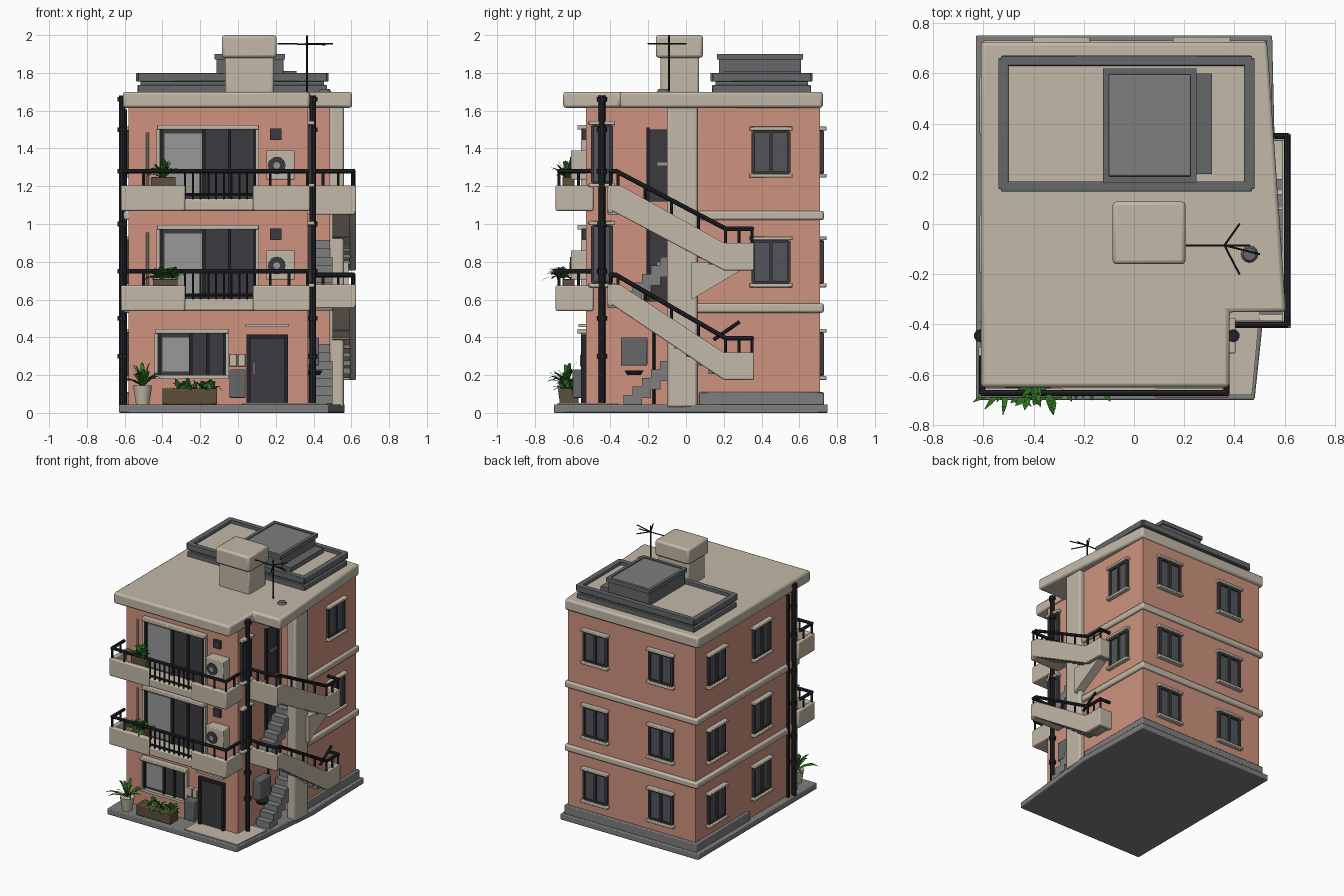
import bpy, bmesh, math, random
from mathutils import Matrix, Vector

if "Cube" in bpy.data.objects:
    bpy.data.objects.remove(bpy.data.objects["Cube"])
random.seed(4)

COL = {"salmon_wall": (.62, .29, .21), "beige_plaster": (.54, .48, .39), "concrete_grey": (.21, .21, .21),
       "charcoal_panel": (.045, .042, .05), "black_metal": (.017, .018, .023), "window_glass": (.085, .09, .1),
       "curtain_grey": (.31, .32, .31), "leaf_green": (.03, .17, .015), "planter_brown": (.11, .08, .045),
       "metal_grey": (.13, .135, .14)}
MAT = {}
for k, c in COL.items():
    MAT[k] = bpy.data.materials.new(k)
    MAT[k].diffuse_color = (*c, 1)
SALMON, BEIGE, CONC, CHAR, BLACK, GLASS, CURT, LEAF, BROWN, METAL = COL

# ---- helpers: geometry gathers in named parts, finished at the end ----
parts = {}
def bm_of(name, mat, bevel=0):
    return parts.setdefault(name, (bmesh.new(), mat, bevel))[0]

def box(name, mat, x, y, z, M=Matrix(), bevel=0):
    c = Vector(((x[0] + x[1]) / 2, (y[0] + y[1]) / 2, (z[0] + z[1]) / 2))
    S = Matrix.Diagonal((x[1] - x[0], y[1] - y[0], z[1] - z[0], 1))
    bmesh.ops.create_cube(bm_of(name, mat, bevel), size=1, matrix=M @ Matrix.Translation(c) @ S)

def prism(name, mat, pts, lo, hi, axis="Z", bevel=0):
    bm = bm_of(name, mat, bevel)
    rings = [[bm.verts.new((p[0], p[1], h) if axis == "Z" else (h, p[0], p[1])) for p in pts] for h in (lo, hi)]
    new = [bm.faces.new(rings[0][::-1]), bm.faces.new(rings[1])]
    for i in range(len(pts)):
        j = (i + 1) % len(pts)
        new.append(bm.faces.new((rings[0][i], rings[0][j], rings[1][j], rings[1][i])))
    bmesh.ops.recalc_face_normals(bm, faces=new)

def rod(name, mat, pts, r, r2=None, n=8):
    for a, b in zip(pts, pts[1:]):
        a, b = Vector(a), Vector(b)
        R = (b - a).to_track_quat('Z', 'Y').to_matrix().to_4x4()
        bmesh.ops.create_cone(bm_of(name, mat), cap_ends=True, segments=n, radius1=r, radius2=r2 or r,
                              depth=(b - a).length + (r if r2 is None else 0),
                              matrix=Matrix.Translation((a + b) / 2) @ R)

def wall(x, y, turn):  # local frame: x along the wall, -y outward
    return Matrix.Translation((x, y, 0)) @ Matrix.Rotation(math.radians(90 * turn), 4, 'Z')

def window(M, u, z0, w=.19, h=.22):
    a, b, z1 = u - w / 2, u + w / 2, z0 + h
    box("window_glass", GLASS, (a, b), (-.006, .01), (z0, z1), M)
    for s in (a, u, b):
        box("window_frames", CHAR, (s - .009, s + .009), (-.02, .01), (z0, z1), M)
    for s in (z0, z1):
        box("window_frames", CHAR, (a, b), (-.018, .01), (s - .007, s + .007), M)
    box("window_lintels", BEIGE, (a - .02, b + .02), (-.035, .01), (z1 + .005, z1 + .025), M, .005)
    box("window_sills", BEIGE, (a - .02, b + .02), (-.035, .01), (z0 - .025, z0 - .005), M, .005)

def plant(name, x, y, z, n, length, width, lift, spread=0):
    bm = bm_of(name, LEAF)
    for i in range(n):
        t, up = i * 2.4, random.uniform(*lift)
        d, s = Vector((math.cos(t), math.sin(t), 0)), Vector((-math.sin(t), math.cos(t), 0))
        L = length * random.uniform(.75, 1.1)
        o = Vector((x + random.uniform(-1, 1) * spread, y + random.uniform(-.25, .25) * spread, z))
        p = [o + d * (L * f * math.cos(up)) + Vector((0, 0, L * (f * math.sin(up) - .35 * f ** 3))) for f in (0, .4, .75, 1)]
        v = [(bm.verts.new(q - s * k), bm.verts.new(q + s * k)) for q, k in zip(p, (width * .4, width, width * .7, .001))]
        for e, f in zip(v, v[1:]):
            bm.faces.new((e[0], e[1], f[1], f[0]))

# ---- body, base, bands and roof ----
body = [(-.58, -.53), (.37, -.53), (.37, 0), (.52, 0), (.51, .71), (-.58, .71)]
prism("main_walls", SALMON, body, .03, 1.64)
prism("base_slab", CONC, [(-.63, -.7), (.48, -.7), (.565, .1), (.55, .75), (-.63, .75)], 0, .045, bevel=.006)
box("rear_plinth", CONC, (-.6, .53), (.07, .73), (.04, .11), bevel=.006)
prism("entry_paving", BEIGE, [(.02, -.68), (.47, -.68), (.5, -.36), (.37, -.36), (.37, -.53), (.02, -.53)], .04, .052)
for z in (.53, 1.02):
    prism("floor_bands", BEIGE, [(-.605, -.53), (.36, -.53), (.36, .02), (.54, .02), (.53, .73), (-.605, .73)], z, z + .05, bevel=.012)
prism("roof_slab", BEIGE, [(-.61, -.65), (.38, -.65), (.38, -.35), (.605, -.35), (.53, .725), (-.61, .725)], 1.615, 1.7, bevel=.015)
box("corner_column", BEIGE, (.485, .56), (-.1, .06), (.03, 1.64), bevel=.012)

# ---- rooftop: stack, low curb, hatch, antenna ----
box("roof_stack", BEIGE, (-.07, .19), (-.135, .07), (1.69, 1.92), bevel=.012)
box("roof_stack_cap", BEIGE, (-.085, .205), (-.16, .09), (1.88, 2), bevel=.015)
box("roof_curb_deck", BEIGE, (-.51, .45), (.16, .64), (1.69, 1.775))
for z, g in ((1.72, .0), (1.785, .008)):
    for y in (.15, .65):
        box("roof_curb", METAL, (-.53, .47), (y - .012 - g, y + .012 + g), (z - .03, z + .015), bevel=.004)
    for x in (-.52, .46):
        box("roof_curb", METAL, (x - .012 - g, x + .012 + g), (.14, .66), (z - .03, z + .015), bevel=.004)
box("roof_curb_skirt", METAL, (-.515, .455), (.155, .645), (1.69, 1.76))
box("roof_hatch", METAL, (-.115, .24), (.175, .61), (1.77, 1.885), bevel=.006)
box("roof_hatch_lid", CONC, (-.1, .225), (.19, .595), (1.87, 1.895), bevel=.004)
for x in (-.112, .237):
    box("roof_hatch_rim", METAL, (x - .012, x + .012), (.165, .62), (1.87, 1.9))
for y in (.177, .608):
    box("roof_hatch_rim", METAL, (-.12, .245), (y - .012, y + .012), (1.87, 1.9))
prism("hatch_ramp", METAL, [(.24, .2), (.31, .2), (.31, .6), (.24, .6)], 1.76, 1.81)
rod("antenna", BLACK, [(.365, -.09, 1.69), (.365, -.09, 1.995)], .006)
rod("antenna", BLACK, [(.21, -.085, 1.955), (.46, -.085, 1.95)], .004)
for x, y in ((.42, -.2), (.42, .0), (.5, -.12)):
    rod("antenna", BLACK, [(.36, -.085, 1.955), (x, y, 1.955)], .004)
rod("roof_vent", METAL, [(.46, -.12, 1.69), (.46, -.12, 1.715)], .04, .025, 12)

# ---- rear, left and right windows ----
for f in range(3):
    z = (.2, .69, 1.27)[f]
    for x in (.29, -.27):
        window(wall(0, .71, 2), x, z)
    for y in (-.47, .08):
        window(wall(-.58, 0, 3), y, z)
    if f:
        window(wall(.512, 0, 1), .45, z)

# ---- front and stair side of each upper floor ----
front, side = wall(0, -.53, 0), wall(.37, 0, 1)
def glazing(x0, x1, z0, z1, split):
    box("sliding_panels", CHAR, (x0, x1), (-.008, .01), (z0, z1), front)
    box("curtain_panels", CURT, (x0 + .02, split - .01), (-.013, .01), (z0 + .02, z1 - .02), front)
    for x in (x0, split, (split + x1) / 2, x1):
        box("sliding_frames", BLACK, (x - .009, x + .009), (-.022, .01), (z0, z1), front)
    box("front_lintels", BEIGE, (x0 - .02, x1 + .02), (-.045, .01), (z1, z1 + .025), front, .005)
    for x in (x0 - .014, x1 + .014):
        box("front_jambs", BEIGE, (x - .008, x + .008), (-.025, .01), (z0, z1), front)

for z in (.54, 1.07):
    glazing(-.41, .09, z + .06, z + .43, -.18)
    # balcony floor and notched parapet
    box("balcony_floors", BEIGE, (-.62, .38), (-.68, -.5), (z, z + .065), bevel=.01)
    for x in ((-.62, -.28), (.08, .38)):
        box("balcony_parapets", BEIGE, x, (-.69, -.655), (z, z + .135), bevel=.008)
    for x in (-.62, .35):
        box("balcony_parapets", BEIGE, (x, x + .03), (-.69, -.49), (z, z + .135), bevel=.008)
    # railing
    rod("balcony_rails", BLACK, [(-.605, -.53, z + .21), (-.605, -.672, z + .21), (.368, -.672, z + .21), (.368, -.5, z + .21)], .012)
    rod("balcony_rails", BLACK, [(-.28, -.672, z + .085), (.09, -.672, z + .085)], .008)
    for i in range(10):
        rod("balcony_bars", BLACK, [(-.28 + i * .041, -.672, z + .06), (-.28 + i * .041, -.672, z + .21)], .006, n=6)
    for x, y in ((-.605, -.672), (-.605, -.57), (-.5, -.672), (.17, -.672), (.27, -.672), (.368, -.672), (.368, -.57)):
        rod("balcony_bars", BLACK, [(x, y, z + .12), (x, y, z + .21)], .008, n=6)
    # air conditioner with round fan, vent above
    box("air_conditioners", BEIGE, (.15, .3), (-.08, .01), (z + .165, z + .32), front, .006)
    rod("conditioner_fans", CHAR, [(.205, -.6, z + .24), (.205, -.613, z + .24)], .048, .045, 16)
    rod("conditioner_hubs", CURT, [(.205, -.6, z + .24), (.205, -.617, z + .24)], .018, .018, 10)
    box("wall_vents", CHAR, (.17, .23), (-.02, .01), (z + .375, z + .435), front)
    rod("wall_tubes", BEIGE, [(-.48, -.54, z + .1), (-.48, -.54, z + .41)], .008)
    # stair-side window and door
    window(side, -.445, z + .15, .1, .3)
    box("side_doors", CHAR, (-.2, -.06), (-.008, .01), (z + .05, z + .43), side)
    for u in (-.2, -.06):
        box("side_door_frames", BLACK, (u - .008, u + .008), (-.02, .01), (z + .05, z + .44), side)
    box("door_handles", CURT, (-.15, -.07), (-.014, 0), (z + .24, z + .255), side)

# ---- ground floor front ----
glazing(-.42, -.07, .2, .42, -.25)
box("front_jambs", BEIGE, (-.44, -.05), (-.035, .01), (.18, .2), front)
box("entry_door", CHAR, (.06, .25), (-.008, .01), (.05, .4), front)
for x in (.055, .255):
    box("entry_frame", BLACK, (x - .01, x + .01), (-.025, .01), (.05, .41), front)
box("entry_frame", BLACK, (.045, .265), (-.025, .01), (.395, .415), front)
box("entry_canopy", BEIGE, (.04, .27), (-.04, .01), (.455, .47), front)
box("entry_handle", CURT, (.08, .09), (-.02, 0), (.2, .27), front)
box("utility_cabinet", METAL, (-.045, .04), (-.07, .01), (.08, .23), front, .005)
for x in (-.045, .0):
    box("letter_boxes", BEIGE, (x, x + .04), (-.03, .01), (.245, .31), front, .004)
box("meter_box", METAL, (-.345, -.205), (-.06, .01), (.25, .4), side, .006)
rod("meter_gauge", BLACK, [(.4, -.275, .225), (.4, -.275, .2)], .05, .035, 10)
rod("wall_conduit", BLACK, [(.38, -.17, .05), (.38, -.17, .55)], .008)

# ---- outside stair: each storey has inner steps, turn landing and outer flight ----
for zt, zb, ft, fb, rt in ((.68, .585, .32, .175, .73), (1.205, 1.08, .9, .755, 1.28)):
    prism("stair_parapets", BEIGE, [(-.41, zb), (.2, fb), (.36, fb), (.36, ft), (.2, ft), (-.35, zt), (-.41, zt)], .59, .625, "X", .006)
    prism("stair_flights", BEIGE, [(-.4, zb), (.2, fb + .01), (.35, fb + .01), (.35, fb + .06), (.19, fb + .06), (-.4, zb + .05)], .5, .6, "X")
    n = 9
    for i in range(n):
        y, z = .18 - i * .06, fb + .06 + (zb - fb) * i / n
        box("outer_steps", CONC, (.5, .595), (y - .06, y), (z - .03, z + .03))
    box("stair_landings", BEIGE, (.36, .62), (-.415, -.3), (zb - .03, zb + .03), bevel=.006)
    box("stair_front_parapets", BEIGE, (.37, .625), (-.415, -.385), (zb - .02, zt), bevel=.006)
    box("stair_end_parapets", BEIGE, (.5, .625), (.33, .36), (fb, ft), bevel=.006)
    z0 = .05 if zb < 1 else .6
    for i in range(7):
        box("inner_steps", CONC, (.385, .5), (-.33 + i * .048, -.28 + i * .048), (max(.04, z0 + i * .045 - .06), z0 + (i + 1) * .045))
    r2 = ft + .075
    rod("stair_rails", BLACK, [(.38, -.4, rt), (.61, -.4, rt), (.61, -.37, rt), (.61, .21, r2), (.61, .35, r2), (.53, .35, r2)], .012)
    for i in range(5):
        y = -.36 + i * .142
        z = rt + (r2 - rt) * (y + .37) / .58
        rod("stair_posts", BLACK, [(.61, y, z - .09), (.61, y, z)], .008, n=6)
    for x, y, z in ((.45, -.4, rt), (.53, -.4, rt), (.61, -.4, rt), (.61, .28, r2), (.61, .35, r2)):
        rod("stair_posts", BLACK, [(x, y, z - .09), (x, y, z)], .008, n=6)
prism("inner_flight_soffit", BEIGE, [(.03, .6), (.3, .76), (.3, .8), (.03, .8)], .5, .585, "X")
rod("lower_brace", BLACK, [(.6, .15, .39), (.6, .28, .48)], .01)

# ---- downpipes with collars ----
for x in (.395, -.612):
    rod("downpipes", BLACK, [(x, -.445, .04), (x, -.445, 1.67)], .018, n=10)
    for z in (.3, .5, .75, 1.0, 1.28, 1.5, 1.66):
        rod("pipe_collars", BLACK, [(x, -.445, z - .012), (x, -.445, z + .012)], .026, .026, 10)
rod("downpipes", BLACK, [(-.6, -.39, .04), (-.6, -.39, 1.6)], .012)

# ---- planters and plants ----
rod("front_pot", BEIGE, [(-.505, -.63, .045), (-.505, -.63, .145)], .036, .052, 14)
plant("potted_palm", -.505, -.63, .14, 22, .19, .013, (.5, 1.4))
box("front_planter", BROWN, (-.4, -.11), (-.67, -.57), (.045, .13), bevel=.006)
plant("planter_shrub", -.23, -.62, .12, 50, .1, .014, (.3, 1.4), .1)
box("balcony_trough", BROWN, (-.46, -.33), (-.655, -.59), (1.15, 1.25), bevel=.005)
plant("balcony_palm", -.395, -.63, 1.24, 24, .15, .012, (.4, 1.45))
box("balcony_trough", BROWN, (-.45, -.32), (-.655, -.59), (.62, .71), bevel=.005)
plant("balcony_bush", -.385, -.66, .715, 60, .095, .016, (.2, 1.4), .05)

# ---- finish every part ----
for name, (bm, mat, bevel) in parts.items():
    me = bpy.data.meshes.new(name)
    bm.to_mesh(me)
    bm.free()
    me.materials.append(MAT[mat])
    ob = bpy.data.objects.new(name, me)
    bpy.context.collection.objects.link(ob)
    if bevel:
        m = ob.modifiers.new("soft_edges", 'BEVEL')
        m.width, m.segments = bevel, 2
    bpy.ops.object.select_all(action='DESELECT')
    ob.select_set(True)
    bpy.context.view_layer.objects.active = ob
    bpy.ops.object.shade_smooth_by_angle(angle=math.radians(35))

for m in bpy.data.materials:
    if m.users and not m.is_grease_pencil:
        m.use_nodes = True
        m.node_tree.nodes["Principled BSDF"].inputs["Base Color"].default_value = m.diffuse_color
